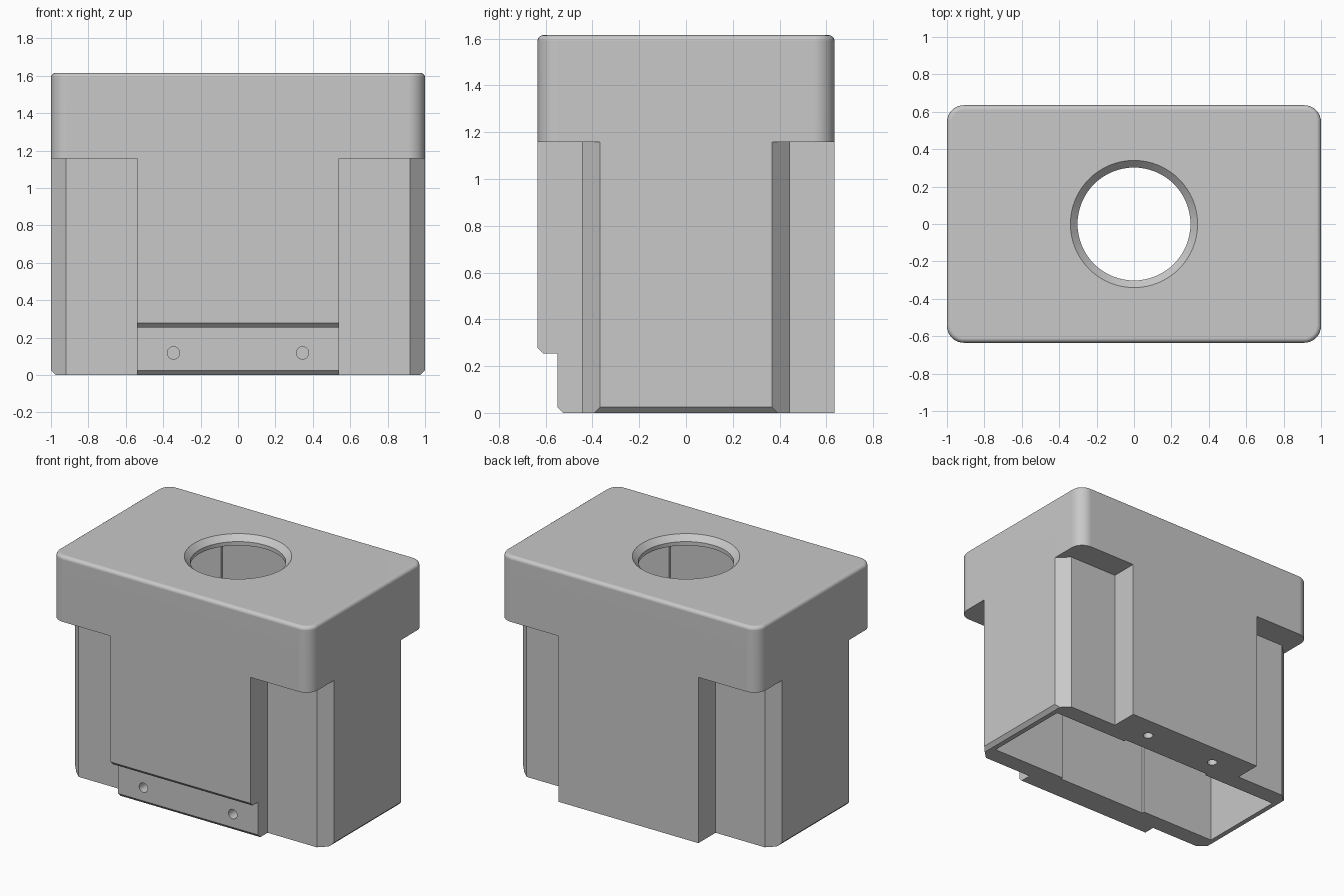
import bpy, bmesh, math
from mathutils import Vector, Matrix

if "Cube" in bpy.data.objects:
    bpy.data.objects.remove(bpy.data.objects["Cube"], do_unlink=True)

grey = bpy.data.materials.new("plain grey")
grey.use_nodes = True
GREY = (0.58, 0.58, 0.58, 1)
grey.diffuse_color = GREY
grey.node_tree.nodes["Principled BSDF"].inputs["Base Color"].default_value = GREY


def finish(name, bm):
    bmesh.ops.recalc_face_normals(bm, faces=bm.faces)
    mesh = bpy.data.meshes.new(name)
    bm.to_mesh(mesh)
    bm.free()
    mesh.materials.append(grey)
    obj = bpy.data.objects.new(name, mesh)
    bpy.context.collection.objects.link(obj)
    return obj


def prism(points, axis, lo, hi):
    """Extrude a flat profile along x or z; returns an open bmesh."""
    bm = bmesh.new()
    place = (lambda p: (lo, *p)) if axis == "x" else (lambda p: (*p, lo))
    face = bm.faces.new([bm.verts.new(place(p)) for p in points])
    new = bmesh.ops.extrude_face_region(bm, geom=[face])["geom"]
    step = Vector((hi - lo, 0, 0) if axis == "x" else (0, 0, hi - lo))
    bmesh.ops.translate(bm, vec=step, verts=[v for v in new if isinstance(v, bmesh.types.BMVert)])
    return bm


def box(x, y, lo, hi):
    return prism([(-x, -y), (x, -y), (x, y), (-x, y)], "z", lo, hi)


def cylinder(r1, r2, depth, loc, tilt=0, sides=32):
    bm = bmesh.new()
    matrix = Matrix.Translation(loc) @ Matrix.Rotation(tilt, 4, "X")
    bmesh.ops.create_cone(bm, cap_ends=True, segments=sides, radius1=r1, radius2=r2,
                          depth=depth, matrix=matrix)
    return bm


def combine(target, bm, operation):
    tool = finish("tool", bm)
    tool.hide_render = True
    mod = target.modifiers.new("join", "BOOLEAN")
    mod.operation, mod.solver, mod.object = operation, "EXACT", tool
    bpy.ops.object.select_all(action="DESELECT")
    bpy.context.view_layer.objects.active = target
    target.select_set(True)
    bpy.ops.object.modifier_apply(modifier=mod.name)
    bpy.data.objects.remove(tool, do_unlink=True)


HEIGHT, CAP_Z, PAD_X, CAP_Y = 1.615, 1.157, 0.54, 0.635
INSIDE_TOP = HEIGHT - 0.065

# Cap: rounded corners, then a softened top rim
cap = box(1, CAP_Y, CAP_Z, HEIGHT)
upright = [e for e in cap.edges if abs(e.verts[0].co.z - e.verts[1].co.z) > 0.1]
bmesh.ops.bevel(cap, geom=upright, offset=0.09, segments=8, profile=0.5, affect="EDGES")
rim = [e for e in cap.edges if all(v.co.z > HEIGHT - 0.001 for v in e.verts)]
bmesh.ops.bevel(cap, geom=rim, offset=0.025, segments=4, profile=0.5, affect="EDGES")
housing = finish("housing", cap)

# Core: box with chamfered upright corners and chamfered lower side edges
quarter = [(1, 0.367), (0.92, 0.445)]
half = quarter + [(-x, y) for x, y in reversed(quarter)]
core = prism(half + [(-x, -y) for x, y in half], "z", 0, CAP_Z + 0.1)
low_sides = [e for e in core.edges if all(v.co.z < 0.01 and abs(v.co.x) > 0.99 for v in e.verts)
             and e.verts[0].co.x * e.verts[1].co.x > 0]
bmesh.ops.bevel(core, geom=low_sides, offset=0.025, segments=1, affect="EDGES")
combine(housing, core, "UNION")

# Front pad with a stepped-back foot, and plain back pad
front = [(-0.35, 0), (-0.525, 0), (-0.55, 0.025), (-0.55, 0.253), (-0.61, 0.253),
         (-CAP_Y, 0.278), (-CAP_Y, CAP_Z + 0.1), (-0.35, CAP_Z + 0.1)]
back = [(0.35, 0), (CAP_Y, 0), (CAP_Y, CAP_Z + 0.1), (0.35, CAP_Z + 0.1)]
for pad in (front, back):
    combine(housing, prism(pad, "x", -PAD_X, PAD_X), "UNION")

# Hollow interior with a shallow recess in the front and back walls
combine(housing, box(0.94, 0.32, -0.1, INSIDE_TOP), "DIFFERENCE")
combine(housing, box(0.355, 0.338, -0.1, INSIDE_TOP), "DIFFERENCE")

# Countersunk opening in the top
combine(housing, cylinder(0.302, 0.302, 0.4, (0, 0, HEIGHT), sides=64), "DIFFERENCE")
combine(housing, cylinder(0.29, 0.35, 0.06, (0, 0, HEIGHT - 0.02), sides=64), "DIFFERENCE")

# Blind screw holes: front foot, and underside of the back pad
for side in (-1, 1):
    combine(housing, cylinder(0.033, 0.033, 0.2, (side * 0.345, -0.54, 0.118),
                              math.pi / 2), "DIFFERENCE")
    combine(housing, cylinder(0.033, 0.033, 0.4, (side * 0.28, 0.48, 0)), "DIFFERENCE")

# One material; smooth curves, sharp edges kept and broad faces shaded flat
housing.data.materials.clear()
housing.data.materials.append(grey)
for poly in housing.data.polygons:
    poly.material_index = 0
bpy.ops.object.shade_smooth_by_angle(angle=math.radians(30))
normals = housing.modifiers.new("flat broad faces", "WEIGHTED_NORMAL")
normals.keep_sharp = True
